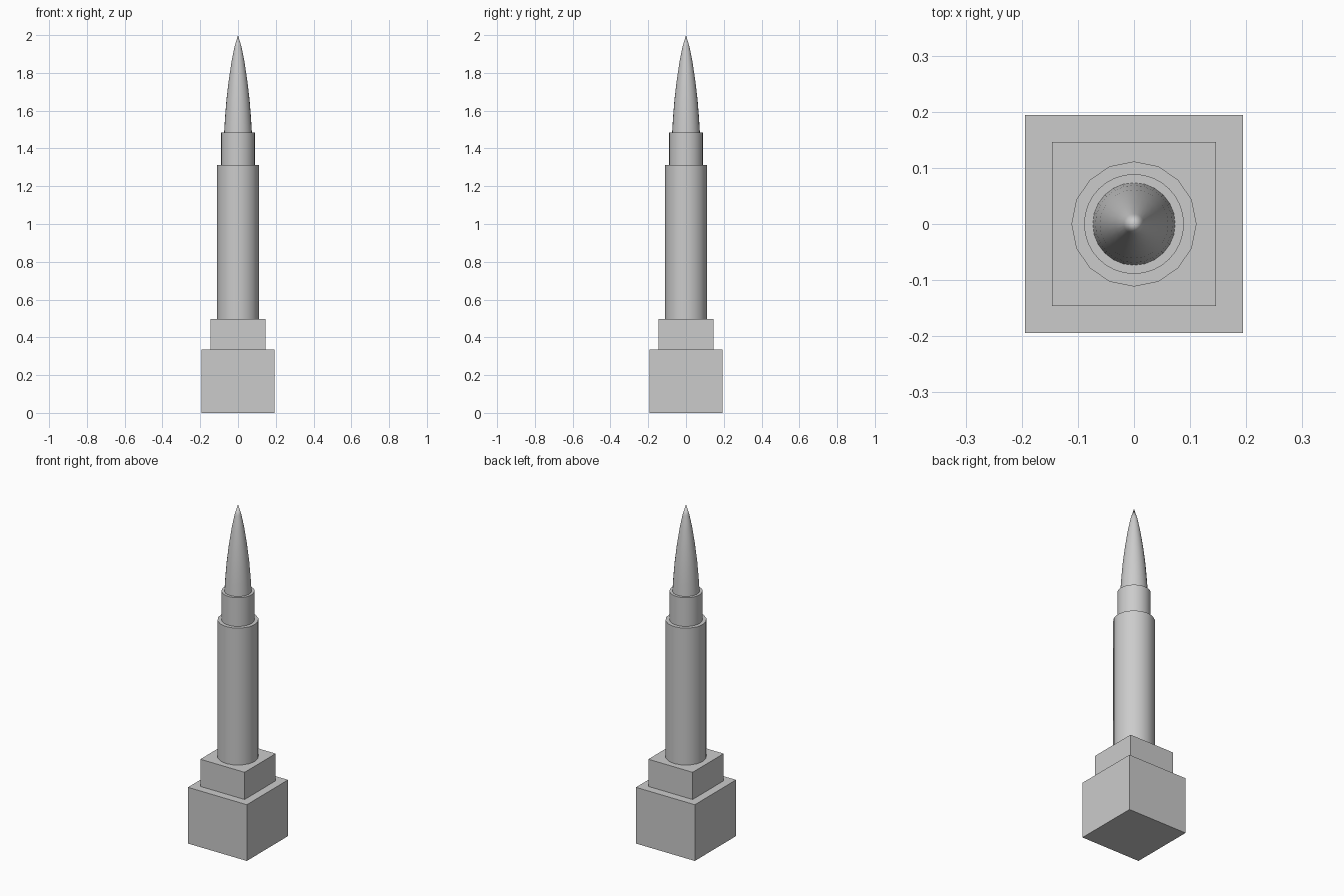
import bpy, bmesh, math

if "Cube" in bpy.data.objects:
    bpy.data.objects.remove(bpy.data.objects["Cube"])


def finish(name, bm):
    bmesh.ops.recalc_face_normals(bm, faces=bm.faces)
    mesh = bpy.data.meshes.new(name)
    bm.to_mesh(mesh)
    bm.free()
    obj = bpy.data.objects.new(name, mesh)
    bpy.context.collection.objects.link(obj)
    return obj


def block(name, half, z0, z1):
    bm = bmesh.new()
    bmesh.ops.create_cube(bm, size=1)
    bmesh.ops.scale(bm, vec=(2 * half, 2 * half, z1 - z0), verts=bm.verts)
    bmesh.ops.translate(bm, vec=(0, 0, (z0 + z1) / 2), verts=bm.verts)
    return finish(name, bm)


def turned(name, profile, sides):
    """Stack of rings from (radius, z) pairs; radius 0 makes a point."""
    bm = bmesh.new()
    rings = []
    for r, z in profile:
        n = sides if r > 0 else 1
        rings.append([bm.verts.new((r * math.sin(2 * math.pi * i / sides),
                                    r * math.cos(2 * math.pi * i / sides), z))
                      for i in range(n)])
    for a, b in zip(rings, rings[1:]):
        for i in range(sides):
            j = (i + 1) % sides
            if len(b) == 1:
                bm.faces.new((a[i], a[j], b[0]))
            else:
                bm.faces.new((a[i], a[j], b[j], b[i]))
    for ring in (rings[0], rings[-1]):
        if len(ring) > 1:
            bm.faces.new(ring)
    obj = finish(name, bm)
    bpy.ops.object.select_all(action='DESELECT')
    obj.select_set(True)
    bpy.context.view_layer.objects.active = obj
    bpy.ops.object.shade_smooth_by_angle(angle=math.radians(40))
    return obj


# Square stepped plinth
block("plinth_base", 0.194, 0.0, 0.335)
block("plinth_step", 0.146, 0.335, 0.497)

# Round shaft and collar
turned("shaft", [(0.1115, 0.497), (0.1115, 1.313)], 16)
turned("collar", [(0.089, 1.313), (0.089, 1.484)], 32)

# Curved pointed spire
turned("spire", [(0.0735, 1.484), (0.069, 1.56), (0.061, 1.66), (0.049, 1.76),
                 (0.034, 1.86), (0.018, 1.94), (0, 2.0)], 24)
